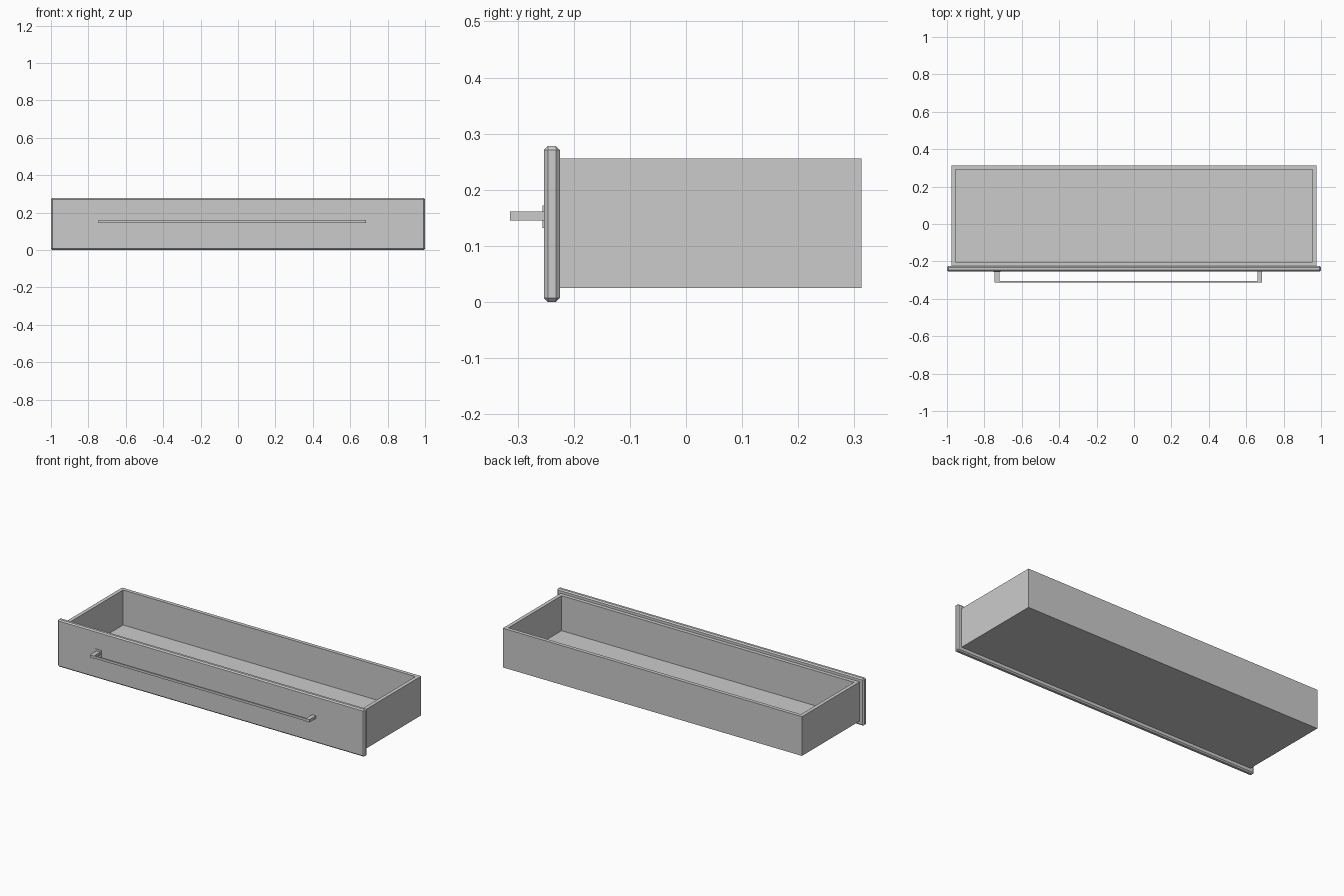
import bpy
import bmesh
from mathutils import Vector

cube = bpy.data.objects.get("Cube")
if cube:
    bpy.data.objects.remove(cube, do_unlink=True)

grey = bpy.data.materials.new("plain grey")
grey.use_nodes = True
colour = (0.6, 0.6, 0.6, 1)
grey.diffuse_color = colour
grey.node_tree.nodes["Principled BSDF"].inputs["Base Color"].default_value = colour


def box(name, low, high, chamfer=0):
    """Box between two corners, with optional flat chamfers."""
    low, high = Vector(low), Vector(high)
    bm = bmesh.new()
    bmesh.ops.create_cube(bm, size=1)
    for v in bm.verts:
        v.co = (low + high) / 2 + v.co * (high - low)
    if chamfer:
        bmesh.ops.bevel(bm, geom=bm.edges[:], offset=chamfer,
                        segments=1, affect='EDGES')
    mesh = bpy.data.meshes.new(name)
    bm.to_mesh(mesh)
    bm.free()
    mesh.materials.append(grey)
    obj = bpy.data.objects.new(name, mesh)
    bpy.context.collection.objects.link(obj)
    return obj


# Front panel with chamfered edges
box("front_panel", (-1, -0.253, 0), (1, -0.225, 0.278), 0.007)

# Open tray: inset the top face, then sink it to the floor
tray = box("drawer_tray", (-0.975, -0.225, 0.025), (0.975, 0.313, 0.256))
bm = bmesh.new()
bm.from_mesh(tray.data)
bm.normal_update()
top = max(bm.faces, key=lambda f: f.normal.z)
bmesh.ops.inset_region(bm, faces=[top], thickness=0.031)
inner = bmesh.ops.extrude_discrete_faces(bm, faces=[top])["faces"][0]
for v in inner.verts:
    v.co.z = 0.05
bm.to_mesh(tray.data)
bm.free()

# Handle: slim bar carried by two posts
box("handle_bar", (-0.745, -0.314, 0.147), (0.685, -0.305, 0.161))
for side, x in (("right", -0.745), ("left", 0.66)):
    box("handle_post_" + side, (x, -0.314, 0.145), (x + 0.025, -0.252, 0.161))
box("handle_mount_plate", (-0.752, -0.256, 0.132), (-0.713, -0.252, 0.172))
